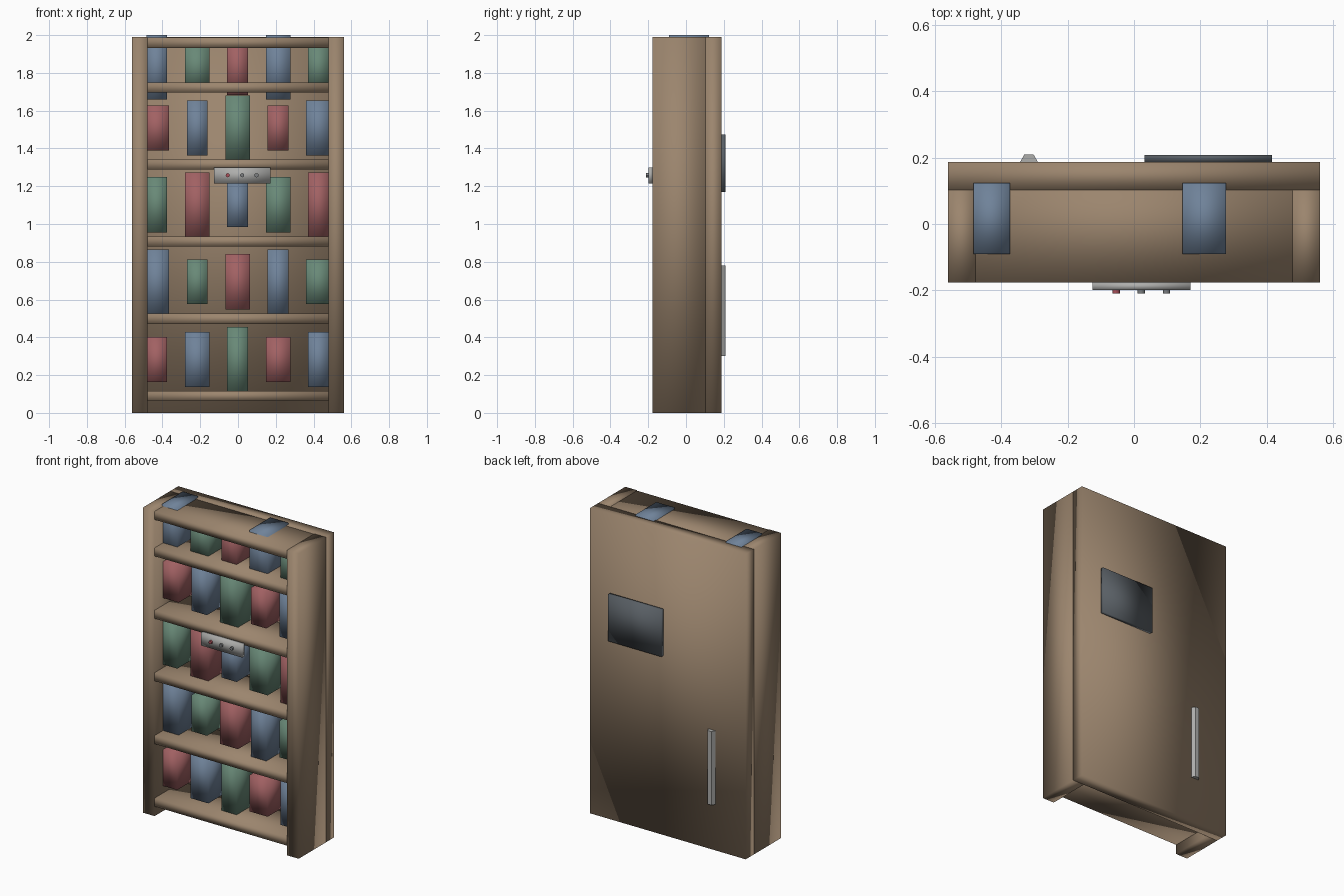
import bpy

if "Cube" in bpy.data.objects:
    bpy.data.objects.remove(bpy.data.objects["Cube"], do_unlink=True)


def material(name, r, g, b):
    m = bpy.data.materials.new(name)
    m.use_nodes = True
    m.diffuse_color = (r, g, b, 1)
    m.node_tree.nodes["Principled BSDF"].inputs["Base Color"].default_value = (r, g, b, 1)
    return m


wood = material("brown wood", 0.33, 0.235, 0.155)
red = material("red cover", 0.36, 0.12, 0.125)
blue = material("blue cover", 0.16, 0.225, 0.32)
green = material("green cover", 0.14, 0.25, 0.185)
metal = material("light metal", 0.42, 0.42, 0.41)
slate = material("dark slate", 0.10, 0.115, 0.13)
red_light = material("red button", 0.4, 0.08, 0.1)
grey_light = material("grey button", 0.2, 0.21, 0.22)


def finish(name, mat):
    ob = bpy.context.object
    ob.name = name
    ob.data.materials.append(mat)
    bpy.ops.object.shade_smooth()
    return ob


def box(name, mat, x, y, z):
    """Softly shaded box from (low, high) ranges on each axis."""
    ranges = (x, y, z)
    bpy.ops.mesh.primitive_cube_add(size=1, location=[(a + b) / 2 for a, b in ranges])
    bpy.context.object.scale = [b - a for a, b in ranges]
    bpy.ops.object.transform_apply(location=False, rotation=False, scale=True)
    return finish(name, mat)


HALF, INNER = 0.562, 0.478
FRONT, SPLIT, BACK = -0.177, 0.103, 0.187

# Carcass: back panel and two sides
box("back_panel", wood, (-HALF, HALF), (SPLIT, BACK), (0, 1.99))
box("left_side", wood, (INNER, HALF), (FRONT, SPLIT), (0, 1.99))
box("right_side", wood, (-HALF, -INNER), (FRONT, SPLIT), (0, 1.99))

# Shelves
for i, z in enumerate((0.09, 0.498, 0.908, 1.315, 1.722, 1.96)):
    box(f"shelf_{i + 1}", wood, (-INNER - 0.002, INNER + 0.002), (FRONT, BACK - 0.03),
        (z - 0.027, z + 0.027))

# Books: colour, height and width cycle along and between the rows
covers = (red, blue, green)
heights = (0.237, 0.292, 0.342)
for row, z in enumerate((0.283, 0.694, 1.102, 1.508, 1.83)):
    for col in range(5):
        x = (col - 2) * 0.214 - 0.002
        w = 0.065 if (row + col) % 2 else 0.055
        h = heights[(col - row) % 3] / 2
        box(f"book_{row + 1}_{col + 1}", covers[(row + col) % 3],
            (x - w, x + w), (-0.09, SPLIT + 0.02), (z - h, min(z + h, 2.0)))

# Control plate with three buttons on the front
box("control_plate", metal, (-0.126, 0.171), (-0.199, FRONT), (1.215, 1.3))
for i, mat in enumerate((red_light, grey_light, grey_light)):
    bpy.ops.mesh.primitive_cylinder_add(vertices=12, radius=0.011, depth=0.025,
                                        location=(-0.054 + i * 0.076, -0.198, 1.258),
                                        rotation=(1.5708, 0, 0))
    finish(f"button_{i + 1}", mat)
    bpy.ops.object.shade_smooth_by_angle()

# Screen and vertical pull bar on the back
box("back_screen", slate, (0.032, 0.416), (BACK, 0.209), (1.17, 1.475))
bpy.ops.mesh.primitive_cylinder_add(vertices=6, radius=0.027, depth=0.48,
                                    location=(-0.317, BACK, 0.54),
                                    rotation=(0, 0, 0.5236))
finish("pull_bar", metal)
bpy.ops.object.shade_smooth_by_angle()
